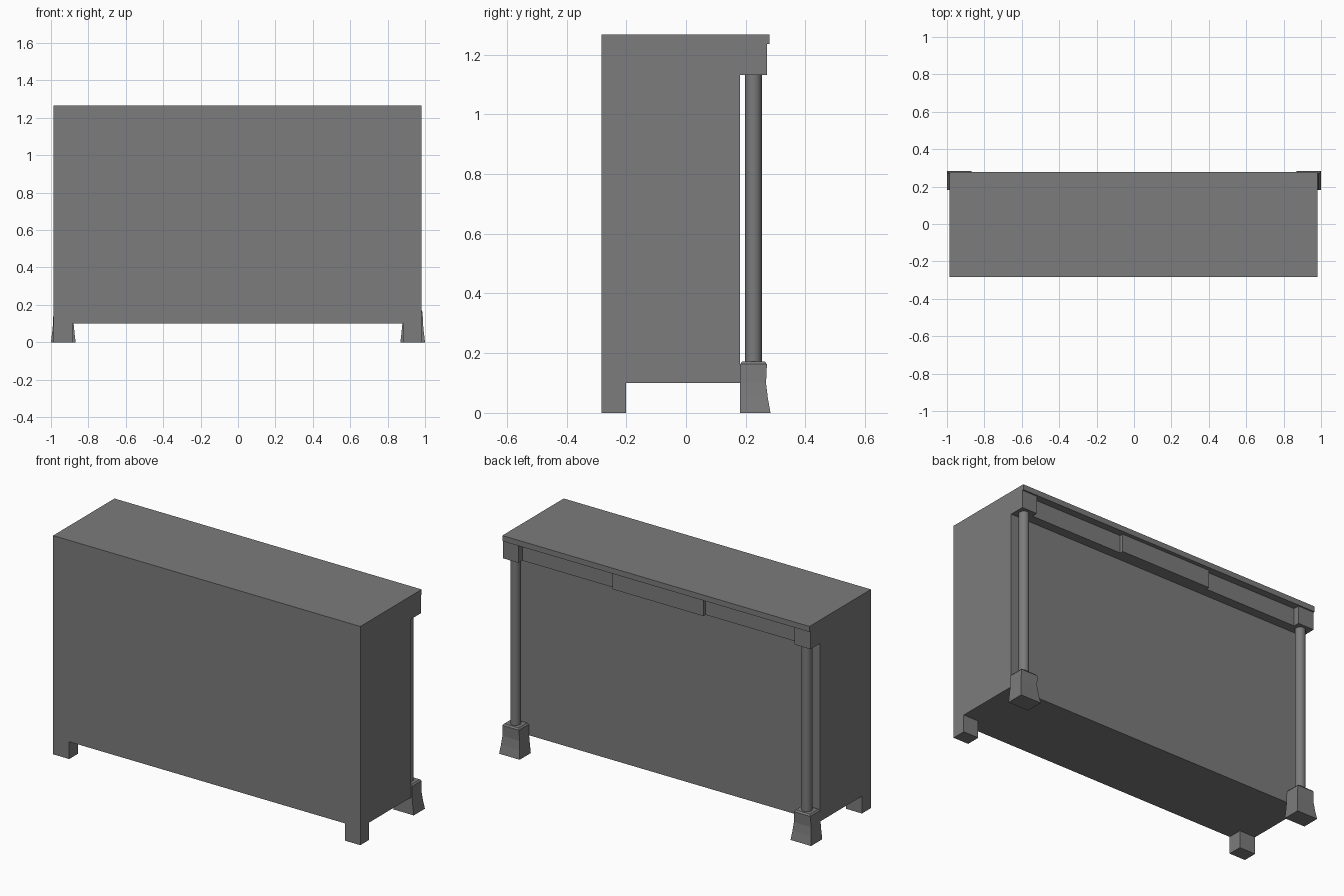
import bpy, bmesh, math

cube = bpy.data.objects.get("Cube")
if cube:
    bpy.data.objects.remove(cube, do_unlink=True)

GREY = (0.2, 0.2, 0.2, 1.0)
mat = bpy.data.materials.new("plain grey")
mat.use_nodes = True
mat.diffuse_color = GREY
mat.node_tree.nodes["Principled BSDF"].inputs["Base Color"].default_value = GREY

X0, X1 = -0.987, 0.982            # cabinet sides
BACK, FACE, TRIM = -0.283, 0.181, 0.271
FLOOR, RAIL, SLAB, TOP = 0.1, 1.132, 1.235, 1.267
POST_X, POST_Y = 0.934, 0.226
INNER = 0.884                     # inner edge of legs and corner blocks


def finish(name, bm):
    bmesh.ops.recalc_face_normals(bm, faces=bm.faces)
    mesh = bpy.data.meshes.new(name)
    bm.to_mesh(mesh)
    bm.free()
    mesh.materials.append(mat)
    obj = bpy.data.objects.new(name, mesh)
    bpy.context.collection.objects.link(obj)
    return obj


def loft(name, sections):
    """Stack rectangles given as (z, x0, x1, y0, y1)."""
    bm = bmesh.new()
    rings = [[bm.verts.new((x, y, z)) for x, y in ((a, c), (b, c), (b, d), (a, d))]
             for z, a, b, c, d in sections]
    for low, high in zip(rings, rings[1:]):
        for i in range(4):
            j = (i + 1) % 4
            bm.faces.new((low[i], low[j], high[j], high[i]))
    bm.faces.new(rings[0][::-1])
    bm.faces.new(rings[-1])
    return finish(name, bm)


def box(name, x, y, z):
    return loft(name, [(z[0], *x, *y), (z[1], *x, *y)])


# Cabinet carcass and overhanging top
box("cabinet_body", (X0, X1), (BACK, FACE), (FLOOR, SLAB))
box("top_slab", (X0, X1), (BACK, 0.279), (SLAB, TOP))

# Drawer row with a raised middle drawer
box("side_drawers", (-INNER, INNER), (FACE, 0.236), (RAIL, SLAB))
box("middle_drawer", (-0.291, 0.291), (0.236, 0.256), (RAIL, SLAB))

for side, label, edge in ((-1, "right", X0), (1, "left", X1)):
    span = sorted((edge, side * INNER))
    box(label + "_corner_block", span, (FACE, TRIM), (RAIL, SLAB))
    box(label + "_plain_leg", span, (BACK, -0.201), (0, FLOOR))

    # Flared foot: height, half width, inner y, outer y
    cx = side * POST_X
    profile = [(0, 0.066, FACE, 0.283), (0.05, 0.06, FACE, 0.274),
               (0.1, 0.055, FACE, 0.268), (0.163, 0.053, FACE, TRIM),
               (0.172, 0.046, 0.188, 0.264)]
    loft(label + "_flared_foot", [(z, cx - w, cx + w, a, b) for z, w, a, b in profile])

    # Round column
    bpy.ops.mesh.primitive_cylinder_add(vertices=24, radius=0.028, depth=RAIL - 0.17,
                                        location=(cx, POST_Y, (RAIL + 0.17) / 2))
    column = bpy.context.object
    column.name = label + "_column"
    column.data.materials.append(mat)
    bpy.ops.object.shade_smooth_by_angle(angle=math.radians(35))
